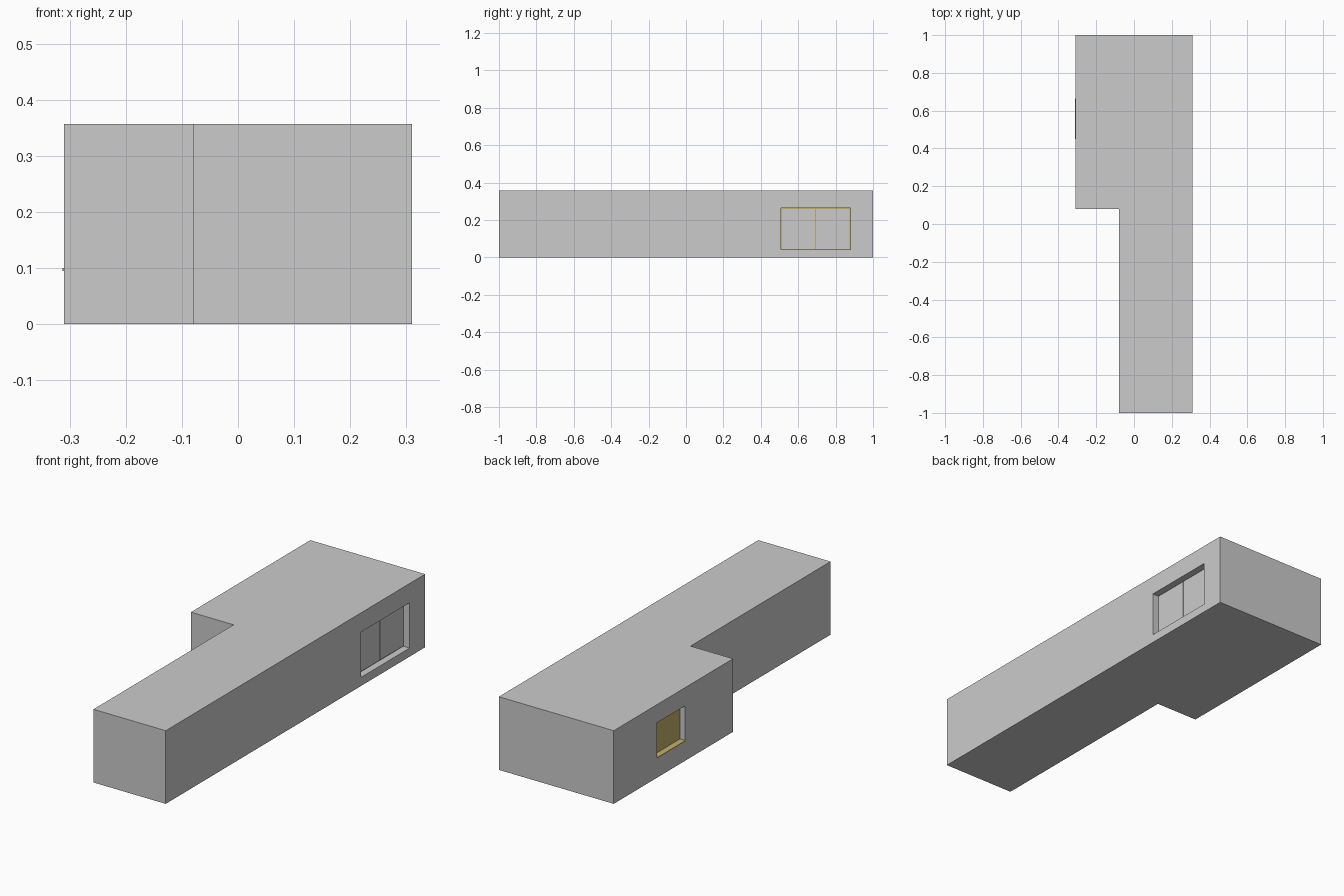
import bpy
import bmesh

default = bpy.data.objects.get("Cube")
if default:
    bpy.data.objects.remove(default, do_unlink=True)

HEIGHT = 0.357
SIDE = 0.31      # half width of the building
DEPTH = 0.03     # window recess


def material(name, color):
    mat = bpy.data.materials.new(name)
    mat.use_nodes = True
    mat.diffuse_color = color
    mat.node_tree.nodes["Principled BSDF"].inputs["Base Color"].default_value = color
    return mat


gray = material("plain gray", (0.6, 0.6, 0.6, 1))
olive = material("olive wood", (0.55, 0.43, 0.14, 1))


def finish(name, bm, mat):
    bmesh.ops.recalc_face_normals(bm, faces=bm.faces)
    mesh = bpy.data.meshes.new(name)
    bm.to_mesh(mesh)
    bm.free()
    mesh.materials.append(mat)
    obj = bpy.data.objects.new(name, mesh)
    bpy.context.collection.objects.link(obj)
    return obj


def box(name, xs, ys, zs, mat):
    bm = bmesh.new()
    bmesh.ops.create_cube(bm, size=1)
    for v in bm.verts:
        v.co = [(a + b) / 2 + c * (b - a) for (a, b), c in zip((xs, ys, zs), v.co)]
    return finish(name, bm, mat)


def cut_opening(wall, xs, ys, zs):
    cutter = box("opening_cutter", xs, ys, zs, gray)
    cutter.hide_render = True
    mod = wall.modifiers.new("opening", "BOOLEAN")
    mod.object = cutter
    mod.operation = "DIFFERENCE"
    mod.solver = "EXACT"
    bpy.context.view_layer.objects.active = wall
    bpy.ops.object.modifier_apply(modifier=mod.name)
    bpy.data.objects.remove(cutter, do_unlink=True)


# L-shaped building body
outline = [(-0.08, -1), (SIDE, -1), (SIDE, 1), (-SIDE, 1), (-SIDE, 0.08), (-0.08, 0.08)]
bm = bmesh.new()
base = bm.faces.new([bm.verts.new((x, y, 0)) for x, y in outline])
top = bmesh.ops.extrude_face_region(bm, geom=[base])["geom"]
bmesh.ops.translate(bm, vec=(0, 0, HEIGHT),
                    verts=[g for g in top if isinstance(g, bmesh.types.BMVert)])
body = finish("building_body", bm, gray)

# Wide window: olive frame behind two gray sliding panes
y0, y1, z0, z1 = 0.507, 0.88, 0.042, 0.263
back = SIDE - DEPTH
cut_opening(body, (back - 0.008, SIDE + 0.1), (y0, y1), (z0, z1))
box("wide_window_frame", (back - 0.008, back - 0.004), (y0, y1), (z0, z1), olive)
middle = (y0 + y1) / 2
gap = 0.005
for side, a, b in (("front", y0 + gap, middle - gap / 2), ("rear", middle + gap / 2, y1 - gap)):
    box(side + "_window_pane", (back - 0.004, back), (a, b), (z0 + 0.004, z1 - 0.004), gray)

# Small window: olive panel and a sill that stands slightly proud of the wall
y0, y1, z0, z1 = 0.45, 0.665, 0.095, 0.268
cut_opening(body, (-SIDE - 0.1, -back), (y0, y1), (z0, z1))
box("small_window_panel", (-back - 0.003, -back), (y0, y1), (z0, z1), olive)
box("small_window_sill", (-SIDE - 0.003, -back - 0.003), (y0, y1), (z0, z0 + 0.005), olive)
